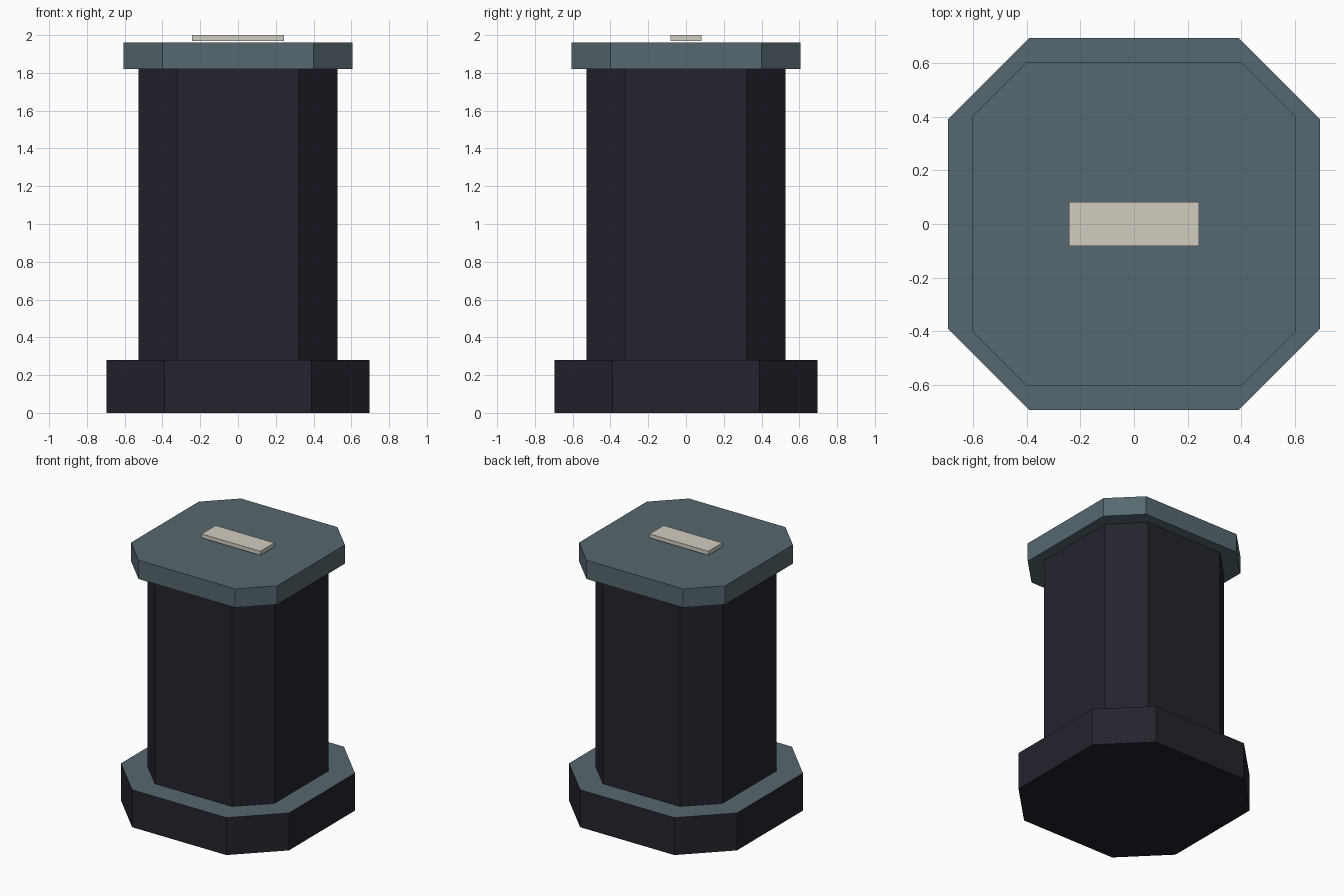
import bpy
import bmesh

cube = bpy.data.objects.get("Cube")
if cube:
    bpy.data.objects.remove(cube, do_unlink=True)


def make_material(name, rgb):
    mat = bpy.data.materials.new(name)
    mat.use_nodes = True
    color = (*rgb, 1.0)
    mat.diffuse_color = color
    mat.node_tree.nodes["Principled BSDF"].inputs["Base Color"].default_value = color
    return mat


charcoal = make_material("charcoal", (0.017, 0.017, 0.027))
slate = make_material("slate blue", (0.093, 0.138, 0.162))
ivory = make_material("ivory", (0.65, 0.61, 0.53))


def prism(name, outline, bottom, top, side_mat, top_mat=None):
    """Extrude a flat outline upwards; upward faces may take a second material."""
    bm = bmesh.new()
    base = bm.faces.new([bm.verts.new((x, y, bottom)) for x, y in outline])
    side = bmesh.ops.extrude_face_region(bm, geom=[base], use_keep_orig=True)
    moved = [v for v in side["geom"] if isinstance(v, bmesh.types.BMVert)]
    bmesh.ops.translate(bm, verts=moved, vec=(0, 0, top - bottom))
    bmesh.ops.recalc_face_normals(bm, faces=bm.faces)
    bm.normal_update()
    mesh = bpy.data.meshes.new(name)
    mesh.materials.append(side_mat)
    if top_mat:
        mesh.materials.append(top_mat)
        for face in bm.faces:
            face.material_index = int(face.normal.z > 0.9)
    bm.to_mesh(mesh)
    bm.free()
    obj = bpy.data.objects.new(name, mesh)
    bpy.context.collection.objects.link(obj)
    return obj


def cut_square(half, flat):
    """Square with chamfered corners: half width and half length of the long sides."""
    return [(half, -flat), (half, flat), (flat, half), (-flat, half),
            (-half, flat), (-half, -flat), (-flat, -half), (flat, -half)]


def rectangle(x, y):
    return [(x, -y), (x, y), (-x, y), (-x, -y)]


# Wide foot with a coloured ledge, tall shaft, lid and raised top plate
prism("base", cut_square(0.695, 0.39), 0, 0.28, charcoal, slate)
prism("column", cut_square(0.527, 0.32), 0.28, 1.82, charcoal)
prism("cap", cut_square(0.605, 0.40), 1.82, 1.96, slate)
prism("top_plate", rectangle(0.243, 0.083), 1.97, 2.0, ivory)
